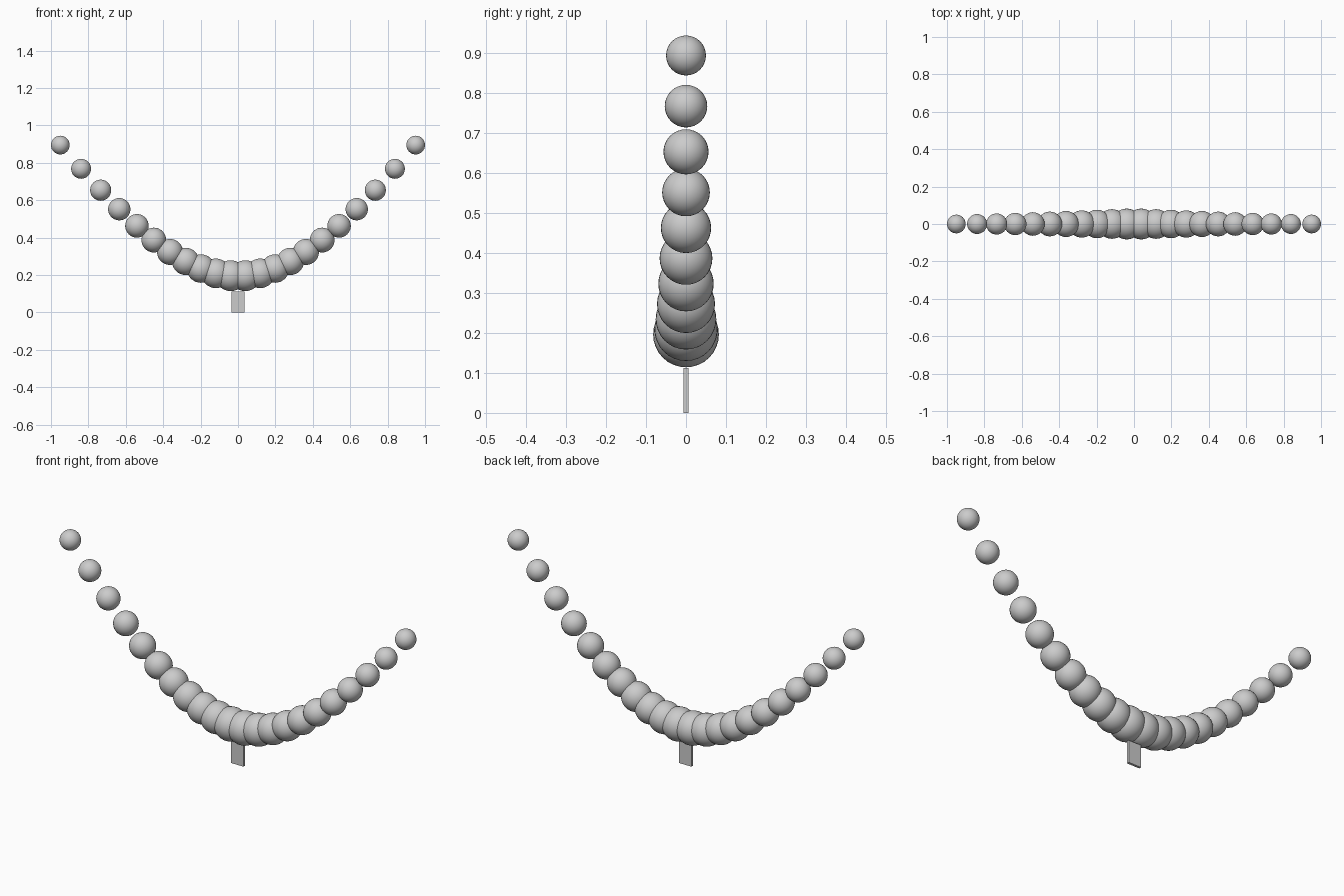
import bpy

if "Cube" in bpy.data.objects:
    bpy.data.objects.remove(bpy.data.objects["Cube"])

COUNT = 22

# String of beads: evenly stepped along a curve, shrinking towards the ends
for i in range(COUNT):
    s = (2 * i - (COUNT - 1)) / (COUNT - 1)
    x = 0.825 * s + 0.125 * s ** 3
    z = 0.195 + 0.70 * s * s
    r = 0.084 - 0.034 * abs(s)
    bpy.ops.mesh.primitive_uv_sphere_add(segments=32, ring_count=16, radius=r, location=(x, 0, z))
    bead = bpy.context.object
    bead.name = f"bead_{i + 1:02d}"
    bpy.ops.object.shade_smooth()

# Thin flat tag hanging below the middle
bpy.ops.mesh.primitive_cube_add(size=1, location=(0, 0, 0.056))
tag = bpy.context.object
tag.name = "clasp_tag"
tag.scale = (0.07, 0.012, 0.112)
bpy.ops.object.transform_apply(location=False, rotation=False, scale=True)
